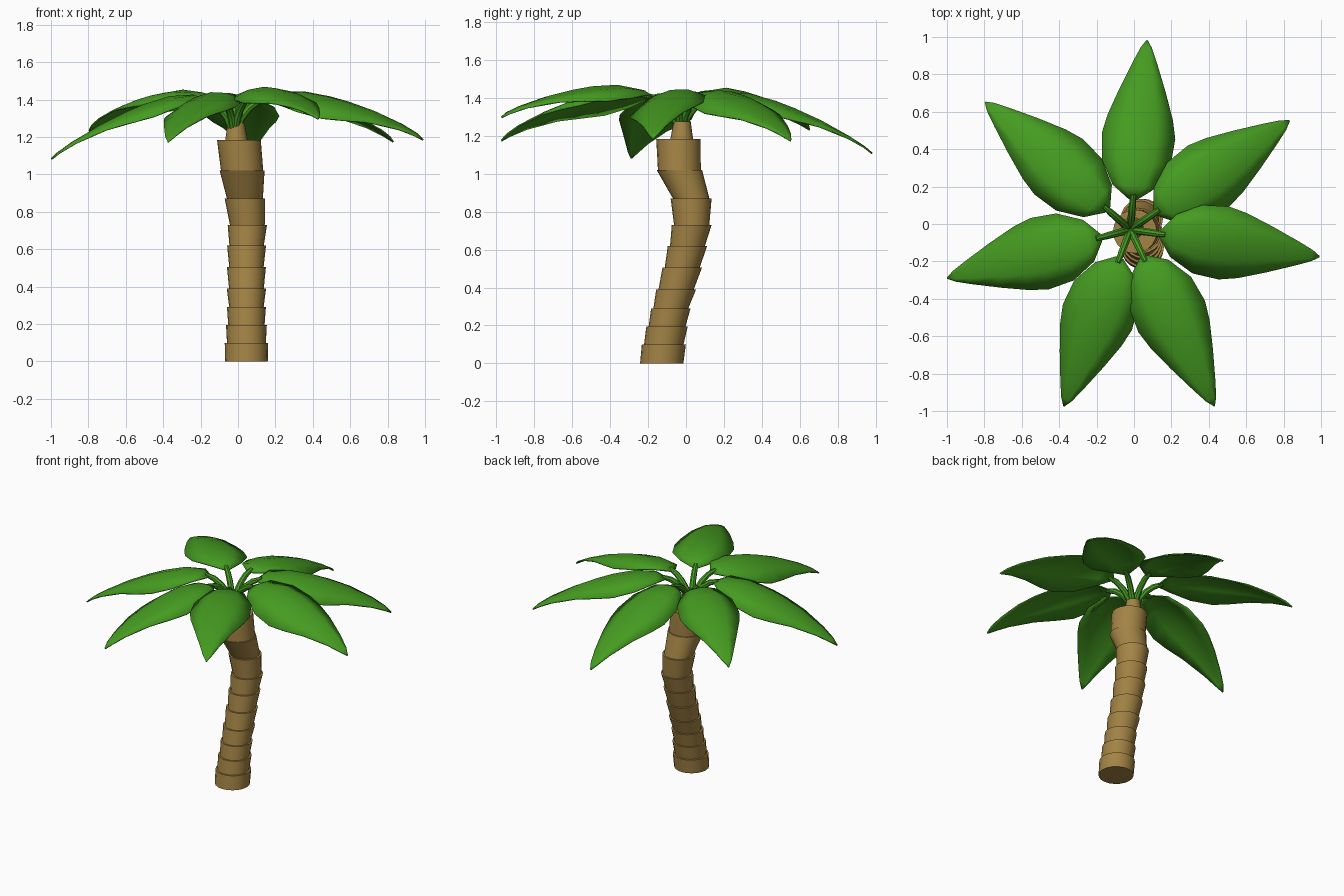
import bpy, bmesh, math
from mathutils import Vector

if "Cube" in bpy.data.objects:
    bpy.data.objects.remove(bpy.data.objects["Cube"])


def material(name, color):
    m = bpy.data.materials.new(name)
    m.diffuse_color = (*color, 1)
    m.use_nodes = True
    m.node_tree.nodes["Principled BSDF"].inputs["Base Color"].default_value = m.diffuse_color
    return m


bark = material("bark", (0.37, 0.23, 0.06))
green = material("leaf_green", (0.06, 0.33, 0.015))


def make_object(name, bm, mat, angle=40):
    bmesh.ops.recalc_face_normals(bm, faces=bm.faces)
    me = bpy.data.meshes.new(name)
    bm.to_mesh(me)
    bm.free()
    ob = bpy.data.objects.new(name, me)
    bpy.context.collection.objects.link(ob)
    me.materials.append(mat)
    bpy.ops.object.select_all(action='DESELECT')
    ob.select_set(True)
    bpy.context.view_layer.objects.active = ob
    bpy.ops.object.shade_smooth_by_angle(angle=math.radians(angle))
    return ob


def tube(name, rings, sides, mat):
    """Capped tube through (centre, radius, axis) rings."""
    bm = bmesh.new()
    loops = []
    for c, r, axis in rings:
        q = Vector((0, 0, 1)).rotation_difference(Vector(axis))
        loops.append([bm.verts.new(Vector(c) + q @ Vector((
            r * math.cos(2 * math.pi * i / sides), r * math.sin(2 * math.pi * i / sides), 0)))
            for i in range(sides)])
    for a, b in zip(loops, loops[1:]):
        for i in range(sides):
            j = (i + 1) % sides
            bm.faces.new((a[i], a[j], b[j], b[i]))
    bm.faces.new(loops[0][::-1])
    bm.faces.new(loops[-1])
    return make_object(name, bm, mat)


# Trunk: stacked flared segments (x, y, z, top radius) along a bent line
joints = [(.045, -.128, 0, .115), (.045, -.117, .10, .116), (.045, -.10, .195, .109),
          (.045, -.08, .29, .104), (.045, -.052, .39, .105), (.045, -.02, .505, .104),
          (.046, .008, .62, .104), (.05, .03, .73, .105), (.037, .027, .87, .108),
          (.022, -.035, 1.02, .12), (.005, -.04, 1.183, .117)]
for i, (a, b) in enumerate(zip(joints, joints[1:])):
    low = .114 if i == 0 else a[3] - (0.012 if i < 9 else 0.007)
    up = (0, 0, 1)
    tube(f"trunk_segment_{i + 1}", [(a[:3], low, up), (b[:3], b[3], up)], 20, bark)
tube("trunk_tip", [((-.008, -.023, 1.17), .062, (0, 0, 1)),
                   ((-.01, -.02, 1.275), .045, (0, 0, 1))], 16, bark)

# Leaf template: distance along, half width, ridge height
LEAF = [(.16, .02, 1.405), (.23, .115, 1.445), (.36, .185, 1.47), (.50, .197, 1.463),
        (.60, .175, 1.447), (.74, .125, 1.415), (.89, .065, 1.365), (.97, .03, 1.33), (1.01, .003, 1.305)]
CENTRE = Vector((-.02, -.03))

# Fronds: tip position and sideways roll
FRONDS = [((.07, .985, 1.11), 0), ((.835, .555, 1.177), .08), ((.995, -.175, 1.187), .2),
          ((.433, -.98, 1.30), 0), ((-.375, -.975, 1.177), .13), ((-1.0, -.29, 1.085), .05),
          ((-.8, .655, 1.235), .05)]

for n, (tip, roll) in enumerate(FRONDS, 1):
    d = Vector(tip[:2]) - CENTRE
    stretch = d.length / 1.01
    d.normalize()
    side = Vector((-d.y, d.x))
    slope = (1.305 - tip[2]) / .85

    def place(u, v, z):
        p = CENTRE + d * u + side * v
        return Vector((p.x, p.y, z))

    # Leaf blade: arched lengthwise and across
    bm = bmesh.new()
    rows = []
    for u, w, z in LEAF:
        row = []
        for k in (-1, -.5, 0, .5, 1):
            v = w * k
            zz = z - slope * (u - .16) - 1.9 * v * v + roll * v
            row.append(bm.verts.new(place(.16 + (u - .16) * stretch, v, zz)))
        rows.append(row)
    for a, b in zip(rows, rows[1:]):
        for k in range(4):
            bm.faces.new((a[k], b[k], b[k + 1], a[k + 1]))
    leaf = make_object(f"leaf_{n}", bm, green, 60)
    solid = leaf.modifiers.new("thickness", 'SOLIDIFY')
    solid.thickness = .008

    # Leaf stem: curves up and outwards from the trunk tip
    path = [(.015, 1.25, .022), (.04, 1.305, .021), (.08, 1.355, .02), (.13, 1.392, .019), (.19, 1.412, .014)]
    pts = [place(u, 0, z) for u, z, r in path]
    rings = []
    for i, p in enumerate(pts):
        axis = pts[min(i + 1, len(pts) - 1)] - pts[max(i - 1, 0)]
        rings.append((p, path[i][2], axis))
    tube(f"leaf_stem_{n}", rings, 8, green)
